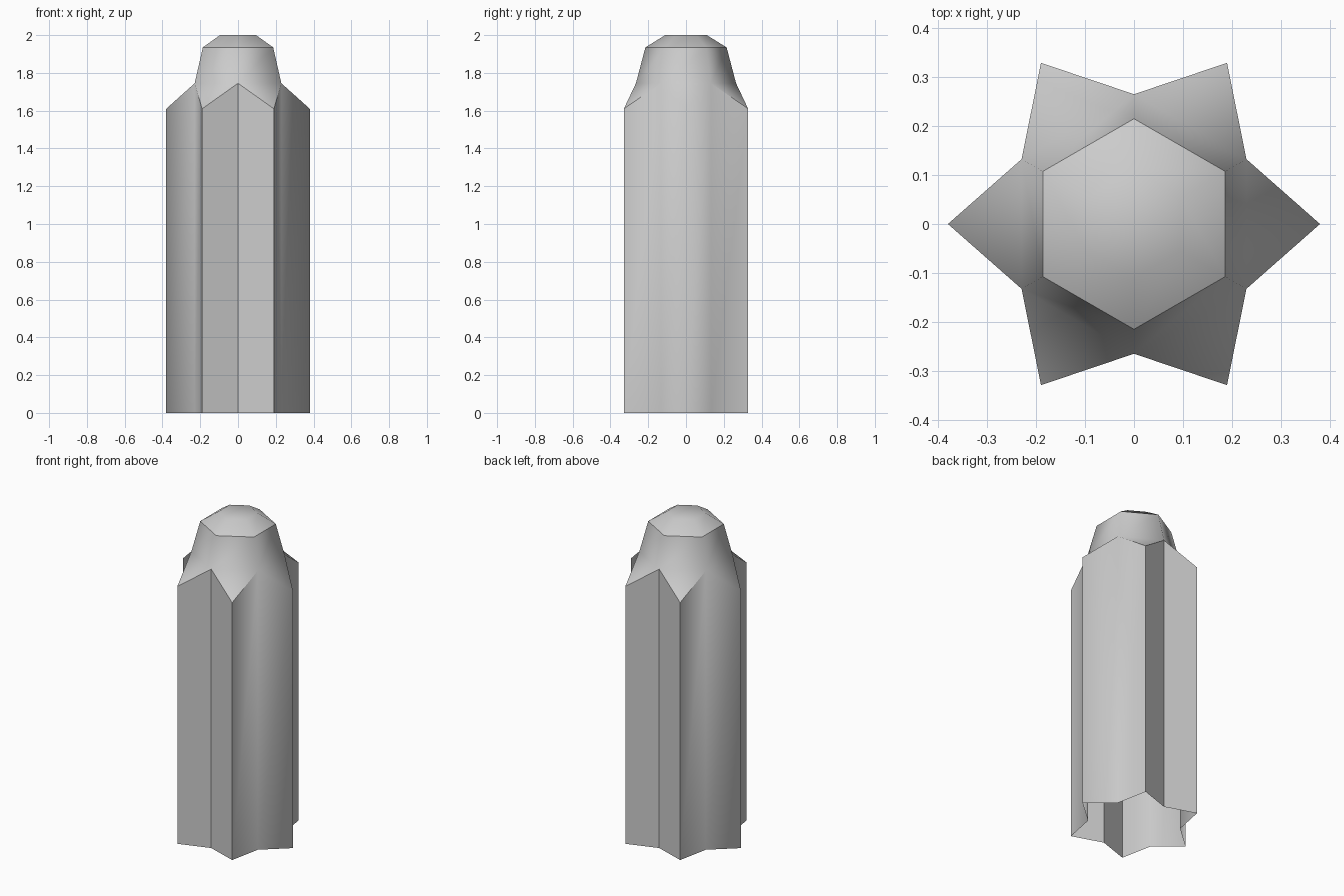
import bpy, bmesh
from math import cos, sin, radians

cube = bpy.data.objects.get("Cube")
if cube:
    bpy.data.objects.remove(cube, do_unlink=True)

grey = bpy.data.materials.new("light_grey")
grey.use_nodes = True
colour = (0.6, 0.6, 0.6, 1)
grey.diffuse_color = colour
grey.node_tree.nodes["Principled BSDF"].inputs["Base Color"].default_value = colour

bm = bmesh.new()


def ring(radius, z, start):
    """Six points around the z axis."""
    return [bm.verts.new((radius * cos(radians(start + 60 * i)),
                          radius * sin(radians(start + 60 * i)), z)) for i in range(6)]


def sharpen(a, b):
    bm.edges.get((a, b)).smooth = False


# Ridges point outwards, valleys sit halfway between them
ridge_low, ridge_top = ring(0.38, 0, 0), ring(0.38, 1.61, 0)
valley_low, valley_top = ring(0.265, 0, 30), ring(0.265, 1.745, 30)
shoulder = ring(0.215, 1.935, 30)
crown = ring(0.11, 2.0, 30)

for i in range(6):
    j = (i + 1) % 6
    # Star-shaped shaft, open underneath
    bm.faces.new((ridge_low[i], valley_low[i], valley_top[i], ridge_top[i]))
    bm.faces.new((valley_low[i], ridge_low[j], ridge_top[j], valley_top[i]))
    # Sloping ledge over each ridge, then the hood and the bevelled cap
    bm.faces.new((ridge_top[j], valley_top[j], valley_top[i]))
    bm.faces.new((valley_top[i], valley_top[j], shoulder[j], shoulder[i]))
    bm.faces.new((shoulder[i], shoulder[j], crown[j], crown[i]))
bm.faces.new(crown)

for face in bm.faces:
    face.smooth = True

# Crisp edges: cap rim, front and back valleys, and all but the two side ridges
for i in range(6):
    sharpen(shoulder[i], shoulder[(i + 1) % 6])
    if i % 3 == 1:
        sharpen(valley_low[i], valley_top[i])
    if i % 3:
        sharpen(ridge_low[i], ridge_top[i])
        sharpen(ridge_top[i], valley_top[i])
        sharpen(ridge_top[i], valley_top[i - 1])

mesh = bpy.data.meshes.new("star_column")
bm.to_mesh(mesh)
bm.free()
mesh.materials.append(grey)
bpy.context.collection.objects.link(bpy.data.objects.new("star_column", mesh))
